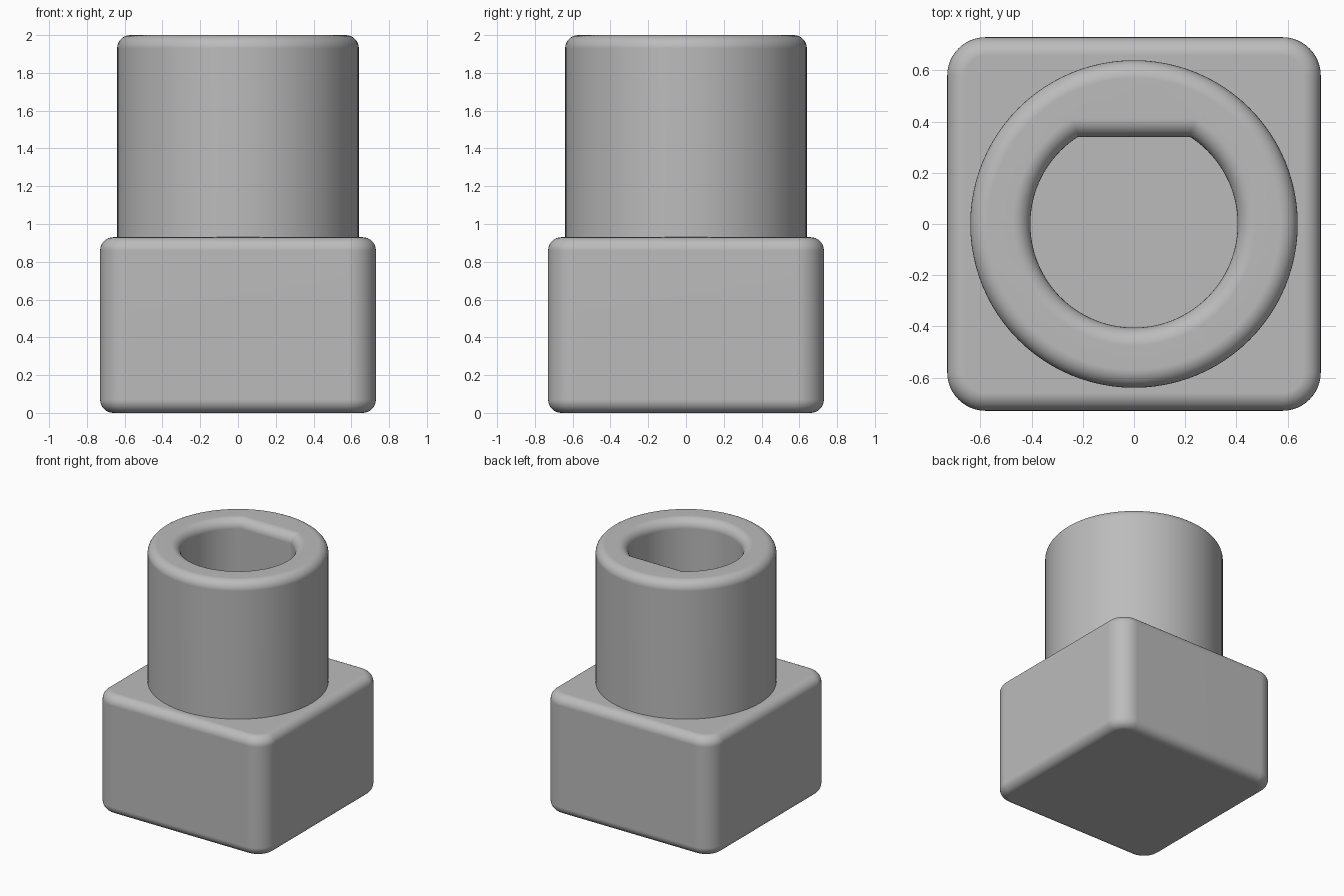
import bpy
import bmesh
import math

if "Cube" in bpy.data.objects:
    bpy.data.objects.remove(bpy.data.objects["Cube"], do_unlink=True)

grey = bpy.data.materials.new("plain grey")
grey.use_nodes = True
COLOUR = (0.5, 0.5, 0.5, 1)
grey.diffuse_color = COLOUR
grey.node_tree.nodes["Principled BSDF"].inputs["Base Color"].default_value = COLOUR

HALF, CORNER = 0.73, 0.15        # square base
BASE_TOP, TOP = 0.93, 2.0
OUTER, BORE, FLAT = 0.64, 0.405, 0.34   # collar and D-shaped bore
FILLET, STEPS = 0.07, 8


def rounded_square(inset):
    """Square outline with round corners, shrunk by inset."""
    pts, c, r = [], HALF - CORNER, CORNER - inset
    for q, (sx, sy) in enumerate([(1, 1), (-1, 1), (-1, -1), (1, -1)]):
        for i in range(13):
            a = math.pi / 2 * (q + i / 12)
            pts.append((sx * c + r * math.cos(a), sy * c + r * math.sin(a)))
    return pts


def d_outline(radius, flat, sides=96):
    """Circle cut by a flat on +y; no cut when flat equals radius."""
    half = math.acos(flat / radius)
    start, sweep = math.pi / 2 + half, 2 * (math.pi - half)
    count = sides + 1 if half else sides
    return [(radius * math.cos(start + sweep * i / sides),
             radius * math.sin(start + sweep * i / sides)) for i in range(count)]


def loft(bm, rings):
    """Join (outline, height) rings with quads and return the vertex rings."""
    loops = [[bm.verts.new((x, y, z)) for x, y in pts] for pts, z in rings]
    for a, b in zip(loops, loops[1:]):
        for i in range(len(a)):
            j = (i + 1) % len(a)
            bm.faces.new((a[i], a[j], b[j], b[i]))
    return loops


def finish(name, bm):
    bmesh.ops.recalc_face_normals(bm, faces=bm.faces)
    mesh = bpy.data.meshes.new(name)
    bm.to_mesh(mesh)
    bm.free()
    mesh.shade_smooth()
    mesh.set_sharp_from_angle(angle=math.radians(25))
    mesh.materials.append(grey)
    obj = bpy.data.objects.new(name, mesh)
    bpy.context.collection.objects.link(obj)
    weighted = obj.modifiers.new("flat caps", 'WEIGHTED_NORMAL')
    weighted.keep_sharp = True


# Quarter-round steps: (distance in from the side, distance below the top)
arc = [(FILLET * (1 - math.cos(t)), FILLET * (1 - math.sin(t)))
       for t in (math.pi / 2 * i / STEPS for i in range(STEPS + 1))]

# Square base, filleted all round
bm = bmesh.new()
rings = [(rounded_square(d), h) for d, h in reversed(arc)]
rings += [(rounded_square(d), BASE_TOP - h) for d, h in arc]
loops = loft(bm, rings)
bm.faces.new(loops[0])
bm.faces.new(loops[-1])
finish("square_base", bm)

# Round collar with a D-shaped bore whose floor is the top of the base
bm = bmesh.new()
outside = [(d_outline(OUTER, OUTER), BASE_TOP)]
outside += [(d_outline(OUTER - d, OUTER - d), TOP - h) for d, h in arc]
inside = [(d_outline(BORE + d, FLAT + d), TOP - h) for d, h in reversed(arc)]
inside.append((d_outline(BORE, FLAT), BASE_TOP))
outer_rim = loft(bm, outside)[-1]
inner_rim = loft(bm, inside)[0]


def edges_of(ring):
    return [bm.edges.get((ring[i - 1], ring[i])) for i in range(len(ring))]


bmesh.ops.bridge_loops(bm, edges=edges_of(outer_rim) + edges_of(inner_rim))
finish("bored_collar", bm)
